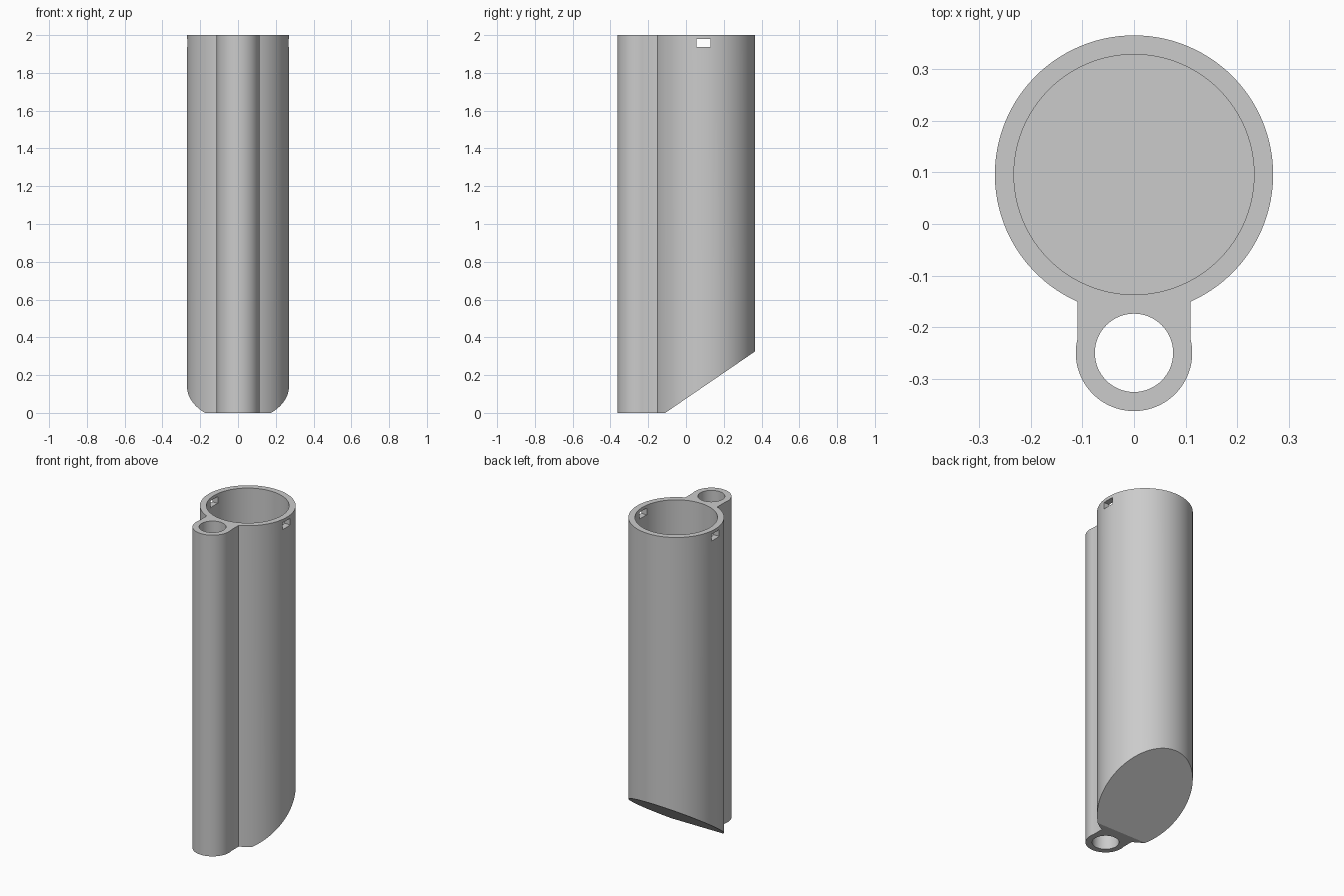
import bpy, bmesh
from math import sin, cos, asin, pi, radians
from mathutils import Vector

cube = bpy.data.objects.get("Cube")
if cube:
    bpy.data.objects.remove(cube, do_unlink=True)

HEIGHT = 2.0
MAIN_Y, MAIN_R, BORE_R = 0.096, 0.27, 0.233
TUBE_Y, TUBE_R, HOLE_R = -0.25, 0.113, 0.076
WEB = 0.11            # half width of the web joining both tubes
FLOOR = 0.36          # floor of the closed main bore


def arc(cy, r, start, end, steps):
    angles = [start + (end - start) * i / steps for i in range(steps + 1)]
    return [(r * cos(a), cy + r * sin(a)) for a in angles]


def prism(name, outline, z0, z1):
    bm = bmesh.new()
    face = bm.faces.new([bm.verts.new((x, y, z0)) for x, y in outline])
    top = bmesh.ops.extrude_face_region(bm, geom=[face])["geom"]
    moved = [v for v in top if isinstance(v, bmesh.types.BMVert)]
    bmesh.ops.translate(bm, vec=(0, 0, z1 - z0), verts=moved)
    bmesh.ops.recalc_face_normals(bm, faces=bm.faces)
    mesh = bpy.data.meshes.new(name)
    bm.to_mesh(mesh)
    bm.free()
    obj = bpy.data.objects.new(name, mesh)
    bpy.context.collection.objects.link(obj)
    return obj


def circle(cy, r, steps):
    return arc(cy, r, 0, 2 * pi, steps)[:-1]


# Outer shell: large round body, straight web and small side tube
a = asin(WEB / MAIN_R)
b = asin(WEB / TUBE_R)
outline = arc(MAIN_Y, MAIN_R, a - pi / 2, 3 * pi / 2 - a, 96)
outline += arc(TUBE_Y, TUBE_R, pi / 2 + b, 5 * pi / 2 - b, 48)
body = prism("twin_tube_holder", outline, 0, HEIGHT)

# Slanted underside of the large body
bm = bmesh.new()
bm.from_mesh(body.data)
slope = Vector((0, 0.325, -0.475)).normalized()
cut = bmesh.ops.bisect_plane(bm, geom=bm.verts[:] + bm.edges[:] + bm.faces[:],
                             plane_co=(0, -0.11, 0), plane_no=slope, clear_outer=True)
rim = [e for e in bm.edges if e.is_boundary]
bmesh.ops.contextual_create(bm, geom=rim)
bmesh.ops.recalc_face_normals(bm, faces=bm.faces)
bm.to_mesh(body.data)
bm.free()

# Closed bore, open side hole, and the slot through both side walls
slot = [(-0.4, 0.056), (0.4, 0.056), (0.4, 0.131), (-0.4, 0.131)]
cutters = [
    prism("main_bore_cutter", circle(MAIN_Y, BORE_R, 96), FLOOR, HEIGHT + 0.1),
    prism("side_hole_cutter", circle(TUBE_Y, HOLE_R, 64), -0.1, HEIGHT + 0.1),
    prism("pin_slot_cutter", slot, 1.938, 1.98),
]
bpy.context.view_layer.objects.active = body
for cutter in cutters:
    cutter.hide_render = True
    mod = body.modifiers.new(cutter.name, "BOOLEAN")
    mod.operation = "DIFFERENCE"
    mod.solver = "EXACT"
    mod.object = cutter
    bpy.ops.object.modifier_apply(modifier=mod.name)
    bpy.data.objects.remove(cutter, do_unlink=True)

# Plain grey finish
grey = bpy.data.materials.new("light_grey")
grey.use_nodes = True
grey.diffuse_color = (0.6, 0.6, 0.6, 1)
grey.node_tree.nodes["Principled BSDF"].inputs["Base Color"].default_value = (0.6, 0.6, 0.6, 1)
body.data.materials.clear()
body.data.materials.append(grey)

bpy.ops.object.select_all(action="DESELECT")
body.select_set(True)
bpy.ops.object.shade_smooth_by_angle(angle=radians(20))
